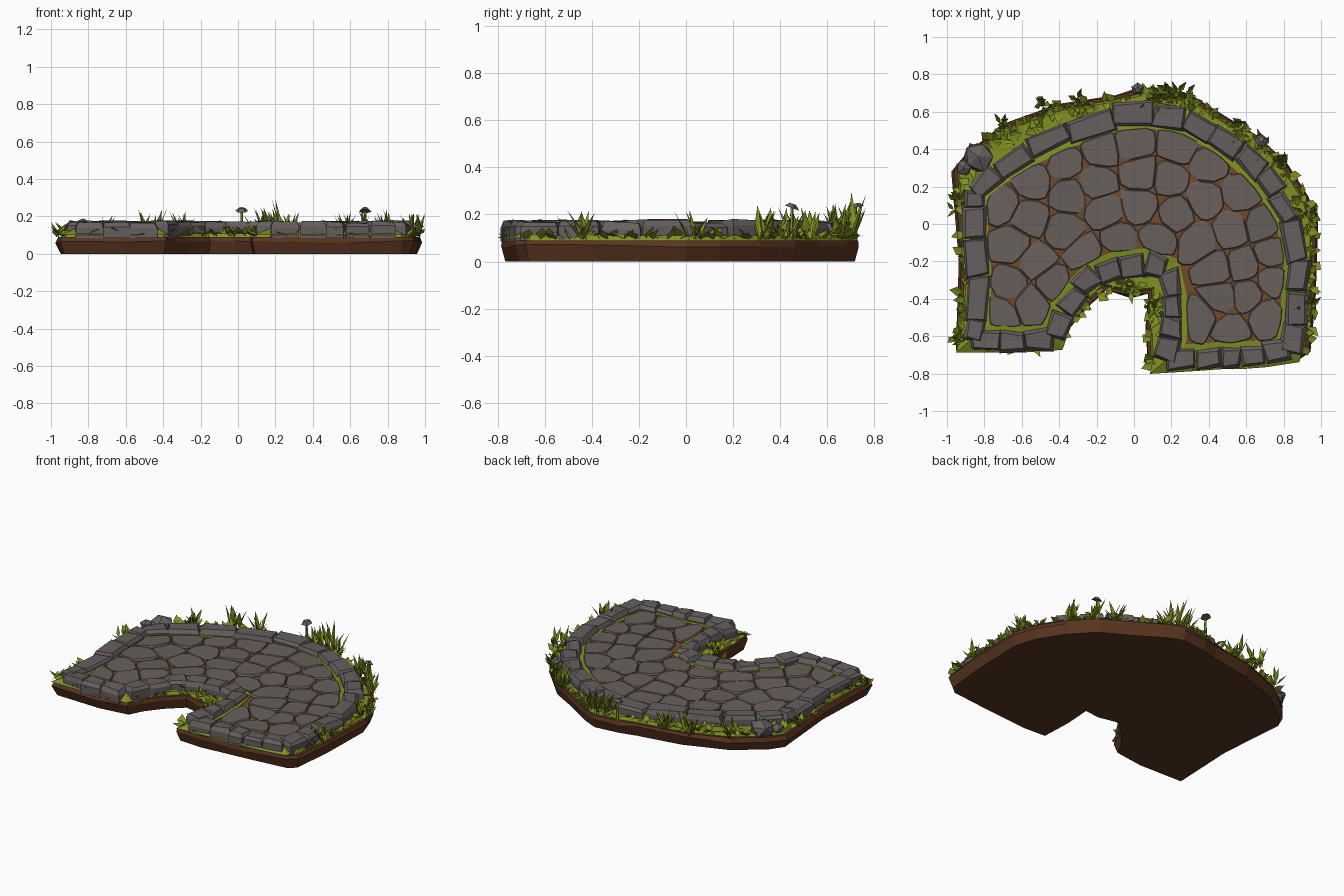
import bpy
import bmesh
import math
import random
from mathutils import Vector, Matrix

random.seed(7)
rnd = random.uniform

cube = bpy.data.objects.get("Cube")
if cube:
    bpy.data.objects.remove(cube)


def material(name, rgb):
    mat = bpy.data.materials.new(name)
    mat.use_nodes = True
    mat.diffuse_color = (*rgb, 1)
    node = next(n for n in mat.node_tree.nodes if n.type == "BSDF_PRINCIPLED")
    node.inputs["Base Color"].default_value = (*rgb, 1)
    node.inputs["Roughness"].default_value = 0.9
    return mat


SOIL = material("brown soil", (0.1, 0.035, 0.014))
BED = material("light soil", (0.17, 0.068, 0.025))
STONE = material("grey stone", (0.132, 0.115, 0.112))
PAVING = material("warm grey paving", (0.138, 0.116, 0.106))
GRASS = material("grass green", (0.22, 0.28, 0.015))


def finish(name, bm, mat, closed=True):
    if closed:
        bmesh.ops.recalc_face_normals(bm, faces=bm.faces)
    mesh = bpy.data.meshes.new(name)
    bm.to_mesh(mesh)
    bm.free()
    mesh.materials.append(mat)
    obj = bpy.data.objects.new(name, mesh)
    bpy.context.collection.objects.link(obj)
    return obj


def ring(points, z):
    return [Vector((p.x, p.y, z)) for p in points]


def loft(bm, rings, caps=True):
    loops = [[bm.verts.new(v) for v in r] for r in rings]
    n = len(loops[0])
    for low, high in zip(loops, loops[1:]):
        for i in range(n):
            j = (i + 1) % n
            bm.faces.new((low[i], low[j], high[j], high[i]))
    if caps:
        bm.faces.new(loops[0][::-1])
        bm.faces.new(loops[-1])


def vectors(pairs):
    return [Vector((x, y)) / 100 for x, y in pairs]


def inset(points, d):
    """Move a clockwise loop inwards by d."""
    out = []
    for i, p in enumerate(points):
        a = (p - points[i - 1]).normalized()
        b = (points[(i + 1) % len(points)] - p).normalized()
        na, nb = Vector((a.y, -a.x)), Vector((b.y, -b.x))
        out.append(p + (na + nb) * d / max(1 + na.dot(nb), 0.6))
    return out


def sample(path, t):
    """Point at fraction t of the length of an open path."""
    lengths = [(b - a).length for a, b in zip(path, path[1:])]
    left = t * sum(lengths)
    for a, b, l in zip(path, path[1:], lengths):
        if left <= l:
            return a.lerp(b, left / l)
        left -= l
    return path[-1].copy()


# Ground outline and the joints between kerb stones, in hundredths, clockwise
outline = vectors([
    (-95, -67), (-93, -20), (-97, 28), (-90, 38), (-70, 53), (-40, 64), (-10, 69),
    (2, 72), (20, 74), (31, 69), (50, 57), (68, 47), (82, 32), (93, 15), (98, 0),
    (97, -40), (94, -68), (88, -73), (60, -76), (25, -79), (7, -78), (6, -55),
    (7, -38), (-2, -39), (-15, -36), (-25, -45), (-33, -55), (-38, -65), (-60, -68)])
outer = vectors([
    (-87, -62), (-85, -52), (-84, -28), (-86, -8), (-86, 9), (-86, 17), (-74, 28),
    (-56, 39), (-35, 49), (-12, 57), (10, 59), (27, 56), (42, 48), (56, 38), (68, 27),
    (76, 16), (84, 2), (88, -20), (87, -36), (86, -54), (83, -68)])
right_end = vectors([(70, -70), (57, -71), (47, -71), (33, -72)])
inner = vectors([
    (17, -73), (20, -61), (21, -50), (20, -38), (17, -25), (6, -21), (-8, -22),
    (-20, -27), (-29, -36), (-38, -47), (-43, -61)])
left_end = vectors([(-58, -62), (-72, -62)])
kerb = outer + right_end + inner + left_end
kerb_edges = list(zip(kerb, kerb[1:] + kerb[:1]))

# Soil slab
bm = bmesh.new()
loft(bm, [ring(inset(outline, 0.022), 0),
          [v + Vector((rnd(-1, 1), rnd(-1, 1), rnd(-1, 1))) * 0.008
           for v in ring(outline, 0.065)],
          ring(inset(outline, 0.008), 0.09)])
finish("soil_slab", bm, SOIL)

# Bed of soil under the paving
bm = bmesh.new()
loft(bm, [ring(inset(kerb, 0.03), 0.08), ring(inset(kerb, 0.03), 0.138)])
finish("paving_bed", bm, BED)

# Moss on the verge and along the kerb
bm = bmesh.new()
loft(bm, [ring(inset(outline, 0.02), 0.08), ring(inset(outline, 0.036), 0.11)])
loft(bm, [ring(inset(kerb, -0.066), 0.1), ring(kerb, 0.135),
          ring(inset(kerb, 0.08), 0.143), ring(inset(kerb, 0.08), 0.12)], caps=False)
finish("moss_verge", bm, GRASS)

# Kerb stones: one chamfered block per pair of joints
bm = bmesh.new()
for a, b in kerb_edges:
    along = (b - a).normalized()
    side = Vector((along.y, -along.x))
    mid = (a + b) / 2 + side * rnd(-0.01, 0.01)
    half_l = (b - a).length / 2 + 0.002
    half_w = rnd(0.054, 0.064)
    corners = [mid + along * (sx * half_l + rnd(-0.01, 0.01))
               + side * (sy * half_w + rnd(-0.012, 0.012))
               for sx, sy in ((-1, -1), (1, -1), (1, 1), (-1, 1))]
    top = [c - along * math.copysign(rnd(0.006, 0.018), (c - mid).dot(along))
           - side * math.copysign(rnd(0.008, 0.022), (c - mid).dot(side))
           for c in corners]
    height = rnd(0.167, 0.18)
    loft(bm, [ring(corners, 0.085), ring(corners, height - rnd(0.02, 0.035)),
              [v + Vector((0, 0, rnd(-0.007, 0.003))) for v in ring(top, height)]])
finish("kerb_stones", bm, STONE)


def kerb_nearest(p):
    for a, b in kerb_edges:
        t = max(0, min(1, (p - a).dot(b - a) / (b - a).length_squared))
        yield a.lerp(b, t)


def clip(poly, point, normal):
    """Keep the part of a polygon behind a line."""
    out = []
    for p, q in zip(poly, poly[1:] + poly[:1]):
        dp, dq = (p - point).dot(normal), (q - point).dot(normal)
        if dp <= 0:
            out.append(p)
        if dp * dq < 0:
            out.append(p.lerp(q, dp / (dp - dq)))
    return out


# Paving seeds: curved courses first, then random filling of the spaces left
inside_path = inner[::-1]
seeds = []


def try_seed(u, v, spacing):
    p = sample(outer, u).lerp(sample(inside_path, u), v)
    if (all((p - s).length > spacing for s in seeds)
            and min((p - k).length for k in kerb_nearest(p)) > 0.125):
        seeds.append(p)


for course, count in enumerate((15, 13, 11, 8)):
    for i in range(count):
        try_seed((i + 0.5 + rnd(-0.15, 0.15)) / count, 0.19 + 0.21 * course, 0.15)
for i in range(2500):
    try_seed(rnd(0, 1), rnd(0, 1), 0.14)

# Paving stones: cells between neighbouring seeds, with broken corners
bm = bmesh.new()
for s in seeds:
    turn = rnd(0, 1)
    cell = [s + Vector((math.cos(turn + k * math.tau / 8),
                        math.sin(turn + k * math.tau / 8))) * 0.16 for k in range(8)]
    for o in seeds:
        if 0 < (o - s).length < 0.34:
            n = (o - s).normalized()
            cell = clip(cell, (s + o) / 2 - n * 0.002, n)
    for k in kerb_nearest(s):
        n = (k - s).normalized()
        cell = clip(cell, k - n * 0.073, n)
    cut = []
    for i, p in enumerate(cell):
        for q in (cell[i - 1], cell[(i + 1) % len(cell)]):
            step = min(rnd(0.01, 0.05), 0.45 * (q - p).length)
            cut.append(p + (q - p).normalized() * step)
    centre = sum(cut, Vector((0, 0))) / len(cut)
    top = [centre.lerp(c, 0.95) for c in cut]
    z = rnd(0.147, 0.152)
    tilt = Vector((rnd(-0.04, 0.04), rnd(-0.04, 0.04)))
    loft(bm, [ring(cut, 0.1), ring(cut, z - 0.006),
              [Vector((p.x, p.y, z + tilt.dot(p - centre))) for p in top]])
finish("paving_stones", bm, PAVING)

# Loose boulders on the verge
bm = bmesh.new()
for x, y, r in ((-0.83, 0.36, 0.085), (-0.91, 0.3, 0.045)):
    made = bmesh.ops.create_icosphere(bm, subdivisions=1, radius=r)["verts"]
    for v in made:
        v.co *= rnd(0.88, 1.1)
        v.co = Vector((x + v.co.x, y + v.co.y, 0.13 + v.co.z * 0.72))
finish("boulders", bm, STONE)


def blade(bm, p, z, height, width, lean):
    """Pointed leaf, slightly folded along its middle, facing upwards."""
    a = rnd(0, math.tau)
    out = Vector((math.cos(a), math.sin(a), 0))
    across = Vector((-out.y, out.x, 0)) * width
    root = Vector((p.x, p.y, z))
    mid = root + out * lean * 0.4 + Vector((0, 0, height * 0.5))
    tip = root + out * lean + Vector((0, 0, height))
    pts = [root, mid + across, tip, mid - across]
    for v in pts:
        v.x = max(-1, min(1, v.x))
    v = [bm.verts.new(q) for q in pts]
    bm.faces.new((v[2], v[1], v[0]))
    bm.faces.new((v[3], v[2], v[0]))


# Low broad grass around the rim, thinner along the front ends
bm = bmesh.new()
for d in (0.02, 0.035, 0.055, 0.08):
    loop = inset(outline, d)
    for i in range(100):
        p = sample(loop + loop[:1], (i + rnd(0, 1)) / 100)
        if p.y > -0.6 or 0 < p.x < 0.12 or random.random() < 0.25:
            blade(bm, p, 0.095, rnd(0.015, 0.06), rnd(0.015, 0.03), rnd(0.04, 0.075))
finish("low_grass", bm, GRASS, closed=False)

# Tall tufts
bm = bmesh.new()
for x, y, h in ((-0.47, 0.63, 0.16), (-0.29, 0.64, 0.14), (-0.71, 0.5, 0.12),
                (0.2, 0.69, 0.21), (0.13, 0.67, 0.16), (0.27, 0.67, 0.14),
                (0.58, 0.5, 0.14), (0.69, 0.44, 0.15), (0.8, 0.32, 0.15),
                (0.94, 0.04, 0.13), (0.94, -0.46, 0.13), (-0.94, -0.62, 0.08),
                (-0.93, 0.1, 0.09), (0.1, -0.45, 0.09), (-0.03, -0.34, 0.08)):
    for i in range(13):
        p = Vector((x + rnd(-0.035, 0.035), y + rnd(-0.035, 0.035)))
        blade(bm, p, 0.09, h * rnd(0.4, 1), rnd(0.01, 0.018), rnd(0.03, 0.08))
finish("tall_grass", bm, GRASS, closed=False)

# Small mushrooms: green stalks with tilted grey caps
stalks, caps = bmesh.new(), bmesh.new()
for x, y, turn in ((0.02, 0.72, 0.25), (0.68, 0.45, -0.35)):
    bmesh.ops.create_cone(stalks, cap_ends=True, segments=5, radius1=0.01, radius2=0.007,
                          depth=0.14, matrix=Matrix.Translation((x, y, 0.16)))
    bmesh.ops.create_cone(caps, cap_ends=True, segments=5, radius1=0.036, radius2=0.016,
                          depth=0.018, matrix=Matrix.Translation((x, y, 0.237))
                          @ Matrix.Rotation(turn, 4, "X"))
finish("mushroom_stalks", stalks, GRASS)
finish("mushroom_caps", caps, STONE)
